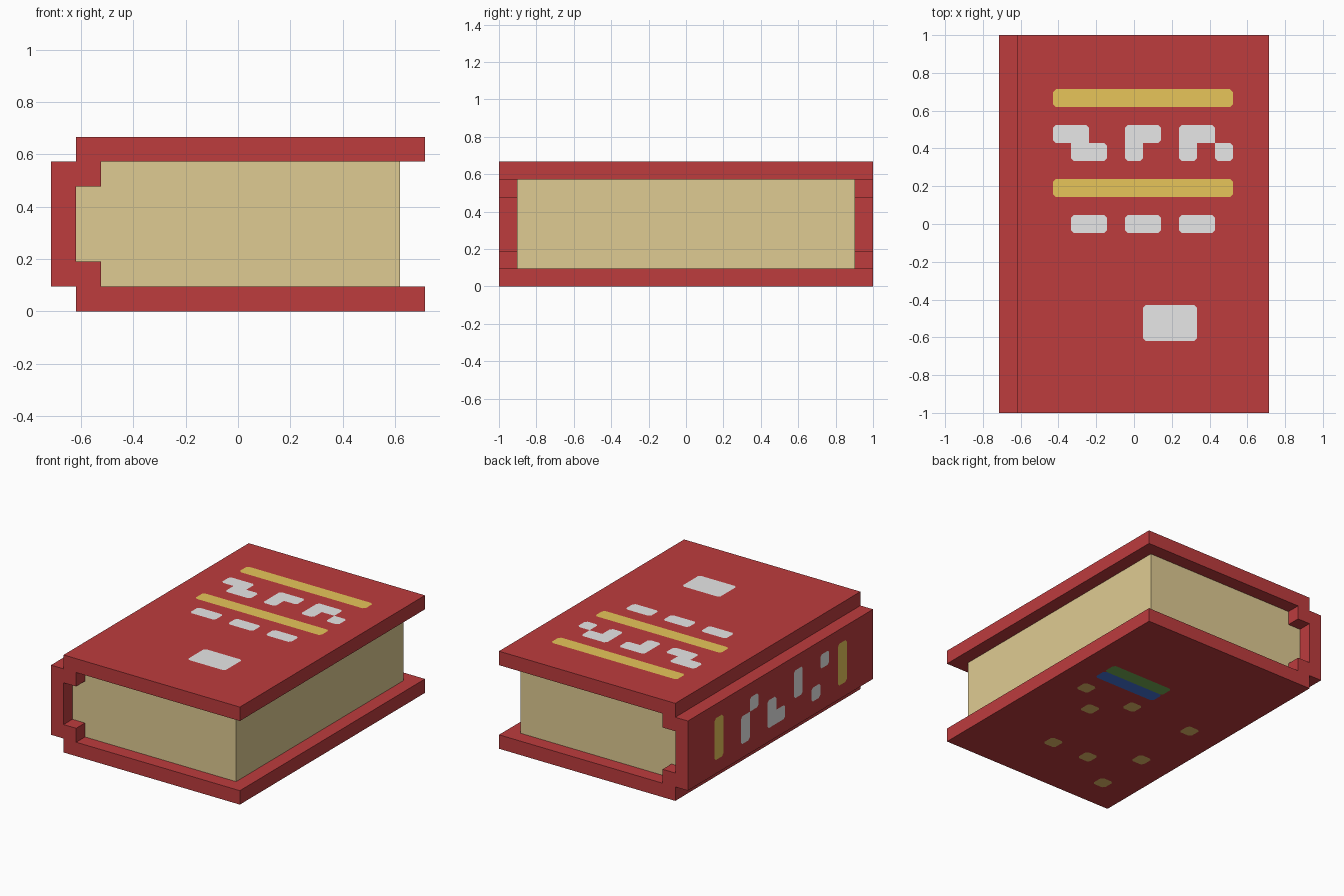
import bpy
import bmesh
import math
from mathutils import Vector

U = 2 / 21          # one modelling unit: the book is 21 units tall
LIFT = 0.002        # how far painted plates sit off the surface

if "Cube" in bpy.data.objects:
    bpy.data.objects.remove(bpy.data.objects["Cube"])


def material(name, r, g, b):
    mat = bpy.data.materials.new(name)
    mat.use_nodes = True
    mat.diffuse_color = (r, g, b, 1)
    bsdf = mat.node_tree.nodes["Principled BSDF"]
    bsdf.inputs["Base Color"].default_value = (r, g, b, 1)
    bsdf.inputs["Roughness"].default_value = 0.9
    return mat


RED = material("cover red", 0.51, 0.045, 0.048)
PAPER = material("paper tan", 0.74, 0.60, 0.29)
WHITE = material("lettering white", 0.95, 0.95, 0.95)
GOLD = material("band gold", 0.95, 0.66, 0.12)
DULL = material("dull gold", 0.78, 0.50, 0.14)
GREEN = material("label green", 0.18, 0.42, 0.09)
BLUE = material("label blue", 0.06, 0.18, 0.70)


def finish(bm, name, mat):
    mesh = bpy.data.meshes.new(name)
    bm.to_mesh(mesh)
    bm.free()
    mesh.materials.append(mat)
    obj = bpy.data.objects.new(name, mesh)
    bpy.context.scene.collection.objects.link(obj)
    return obj


def box(name, mat, x, y, z):
    """Box from (low, high) ranges in units."""
    bm = bmesh.new()
    bmesh.ops.create_cube(bm, size=1)
    for v in bm.verts:
        v.co = Vector([(lo + hi) / 2 + c * (hi - lo)
                       for c, (lo, hi) in zip(v.co, (x, y, z))]) * U
    return finish(bm, name, mat)


def plate(name, mat, cells, place, normal):
    """Flat painted patch made of unit cells, with clipped outer corners."""
    bm = bmesh.new()
    normal = Vector(normal)
    for a, b in cells:
        corners = [(a, b), (a + 1, b), (a + 1, b + 1), (a, b + 1)]
        bm.faces.new([bm.verts.new(Vector(place(*c)) * U + normal * LIFT)
                      for c in corners])
    bmesh.ops.remove_doubles(bm, verts=bm.verts, dist=U / 100)
    outer = [v for v in bm.verts if len(v.link_faces) == 1]
    bmesh.ops.dissolve_limit(bm, angle_limit=math.radians(5),
                             verts=bm.verts, edges=bm.edges)
    bmesh.ops.bevel(bm, geom=outer, offset=U * 0.16, segments=1,
                    affect='VERTICES')
    bm.normal_update()
    for f in bm.faces:
        if f.normal.dot(normal) < 0:
            f.normal_flip()
    return finish(bm, name, mat)


def block(a, b, width, height):
    return [(a + i, b + j) for i in range(width) for j in range(height)]


# Case: two covers, spine and the hinge strips inside
FULL = (-10.5, 10.5)
for side, cover_z, strip_z in (("bottom", (0, 1), (1, 2)), ("top", (6, 7), (5, 6))):
    box(side + "_cover", RED, (-6.5, 7.5), FULL, cover_z)
    box(side + "_hinge_strip", RED, (-6.5, -5.5), FULL, strip_z)
box("spine", RED, (-7.5, -6.5), FULL, (1, 6))

# Page block
box("pages", PAPER, (-6.5, 6.5), (-9.5, 9.5), (1, 6))


# Marks on the top cover
def on_top(a, b):
    return (a - 4.5, b - 6.5, 7)


UP = (0, 0, 1)
plate("upper_title_band", GOLD, block(0, 13, 10, 1), on_top, UP)
plate("lower_title_band", GOLD, block(0, 8, 10, 1), on_top, UP)
title = [
    block(0, 11, 2, 1) + block(1, 10, 2, 1),
    block(4, 11, 2, 1) + [(4, 10)],
    block(7, 11, 2, 1) + [(7, 10), (9, 10)],
]
for i, cells in enumerate(title):
    plate(f"title_mark_{i + 1}", WHITE, cells, on_top, UP)
for i, a in enumerate((1, 4, 7)):
    plate(f"subtitle_mark_{i + 1}", WHITE, block(a, 6, 2, 1), on_top, UP)
plate("cover_patch", WHITE, block(5, 0, 3, 2), on_top, UP)


# Marks on the spine, counted from the back end and downwards
def on_spine(a, b):
    return (-7.5, 10.5 - a, 6 - b)


LEFTWARD = (-1, 0, 0)
for i, a in enumerate((3, 17)):
    plate(f"spine_band_{i + 1}", GOLD, block(a, 1, 1, 3), on_spine, LEFTWARD)
spine_marks = [
    [(7, 1), (6, 2), (6, 3)],
    [(9, 2), (9, 3), (10, 3)],
    [(12, 1), (12, 2)],
    [(14, 3), (15, 1)],
]
for i, cells in enumerate(spine_marks):
    plate(f"spine_mark_{i + 1}", WHITE, cells, on_spine, LEFTWARD)


# Marks on the bottom cover, counted from the back fore-edge corner
def on_bottom(a, b):
    return (7.5 - b, 10.5 - a, 0)


DOWN = (0, 0, -1)
plate("label_green_half", GREEN, block(6, 2, 1, 5), on_bottom, DOWN)
plate("label_blue_half", BLUE, block(7, 2, 1, 5), on_bottom, DOWN)
dots = [(9, 2), (11, 4), (9, 6), (9, 11), (16, 5), (16, 8), (14, 11), (18, 11)]
for i, cell in enumerate(dots):
    plate(f"bottom_dot_{i + 1}", DULL, [cell], on_bottom, DOWN)
